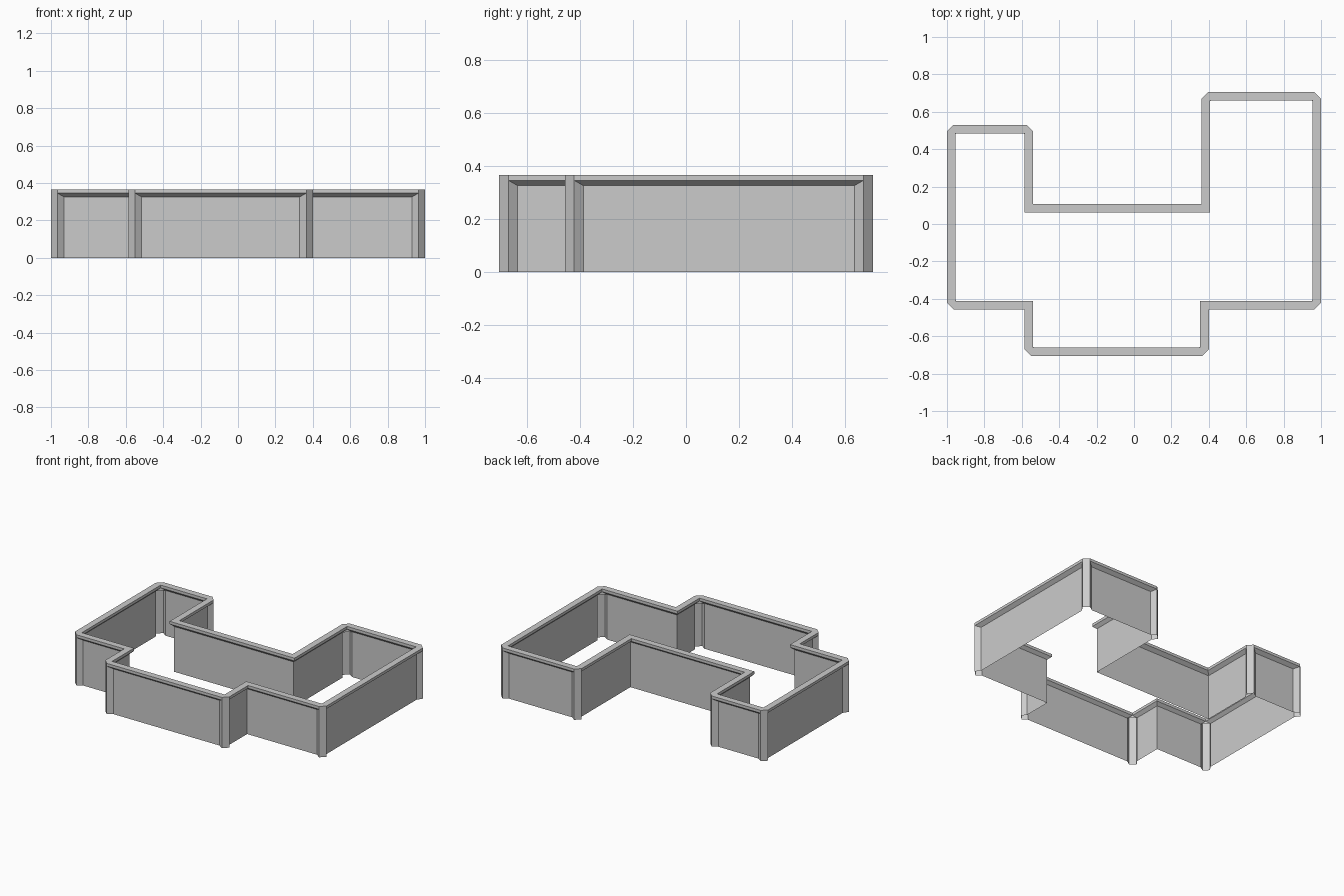
import bpy
import bmesh
from mathutils import Vector

cube = bpy.data.objects.get("Cube")
if cube:
    bpy.data.objects.remove(cube, do_unlink=True)

TOP, LIP, PANEL_TOP = 0.365, 0.345, 0.325
CHAMFER, SLOPE, RECESS, COPING = 0.035, 0.035, 0.025, 0.046

# Outer corners of the plan, counter-clockwise
plan = [Vector(p) for p in (
    (-1, -.457), (-.585, -.457), (-.585, -.705), (.4, -.705), (.4, -.457), (1, -.457),
    (1, .705), (.36, .705), (.36, .107), (-.54, .107), (-.54, .53), (-1, .53))]

grey = bpy.data.materials.new("wall_grey")
grey.use_nodes = True
grey.diffuse_color = (0.6, 0.6, 0.6, 1)
grey.node_tree.nodes["Principled BSDF"].inputs["Base Color"].default_value = (0.6, 0.6, 0.6, 1)


def corner(i):
    """Point, incoming and outgoing directions, and whether it points outwards."""
    p = plan[i % len(plan)]
    a = (p - plan[(i - 1) % len(plan)]).normalized()
    b = (plan[(i + 1) % len(plan)] - p).normalized()
    return p, a, b, a.cross(b) > 0


def inward(d):
    return Vector((-d.y, d.x))


def offset(i, dist):
    p, a, b, _ = corner(i)
    return p + (inward(a) + inward(b)) * dist


def wall_end(i, start):
    """Outer and recessed points where a wall meets corner i."""
    p, a, b, convex = corner(i)
    if not convex:
        return p, offset(i, RECESS)
    along, n = (b, inward(b)) if start else (-a, inward(a))
    outer = p + along * CHAMFER
    return outer, outer + along * SLOPE + n * RECESS


def face(bm, *pts):
    bm.faces.new([bm.verts.new((p.x, p.y, z)) for p, z in pts])


def upright(bm, p, q, low, high):
    face(bm, (p, low), (q, low), (q, high), (p, high))


def finish(name, bm):
    bmesh.ops.remove_doubles(bm, verts=bm.verts, dist=1e-5)
    mesh = bpy.data.meshes.new(name)
    bm.to_mesh(mesh)
    bm.free()
    mesh.materials.append(grey)
    ob = bpy.data.objects.new(name, mesh)
    bpy.context.collection.objects.link(ob)


# Recessed panels with sloping ends and top, and chamfered corner posts
panels, posts, coping = bmesh.new(), bmesh.new(), bmesh.new()
for i in range(len(plan)):
    a0, b0 = wall_end(i, True)
    a1, b1 = wall_end(i + 1, False)
    upright(panels, b0, b1, 0, PANEL_TOP)
    face(panels, (b0, PANEL_TOP), (b1, PANEL_TOP), (a1, LIP), (a0, LIP))
    if corner(i)[3]:
        face(posts, (a0, 0), (b0, 0), (b0, PANEL_TOP), (a0, LIP))
        prev_a, prev_b = wall_end(i, False)
        upright(posts, prev_a, a0, 0, LIP)
        face(posts, (prev_b, 0), (prev_a, 0), (prev_a, LIP), (prev_b, PANEL_TOP))

    # Coping: outer band, top, inner band and underside
    c0, c1 = offset(i, COPING), offset(i + 1, COPING)
    upright(coping, a0, a1, LIP, TOP)
    face(coping, (a0, TOP), (a1, TOP), (c1, TOP), (c0, TOP))
    upright(coping, c1, c0, LIP, TOP)
    face(coping, (c0, LIP), (c1, LIP), (b1, PANEL_TOP), (b0, PANEL_TOP))
    if corner(i)[3]:
        upright(coping, prev_a, a0, LIP, TOP)
        face(coping, (prev_a, TOP), (a0, TOP), (c0, TOP))
        face(coping, (c0, LIP), (b0, PANEL_TOP), (prev_b, PANEL_TOP))

finish("wall_panels", panels)
finish("corner_posts", posts)
finish("coping", coping)
